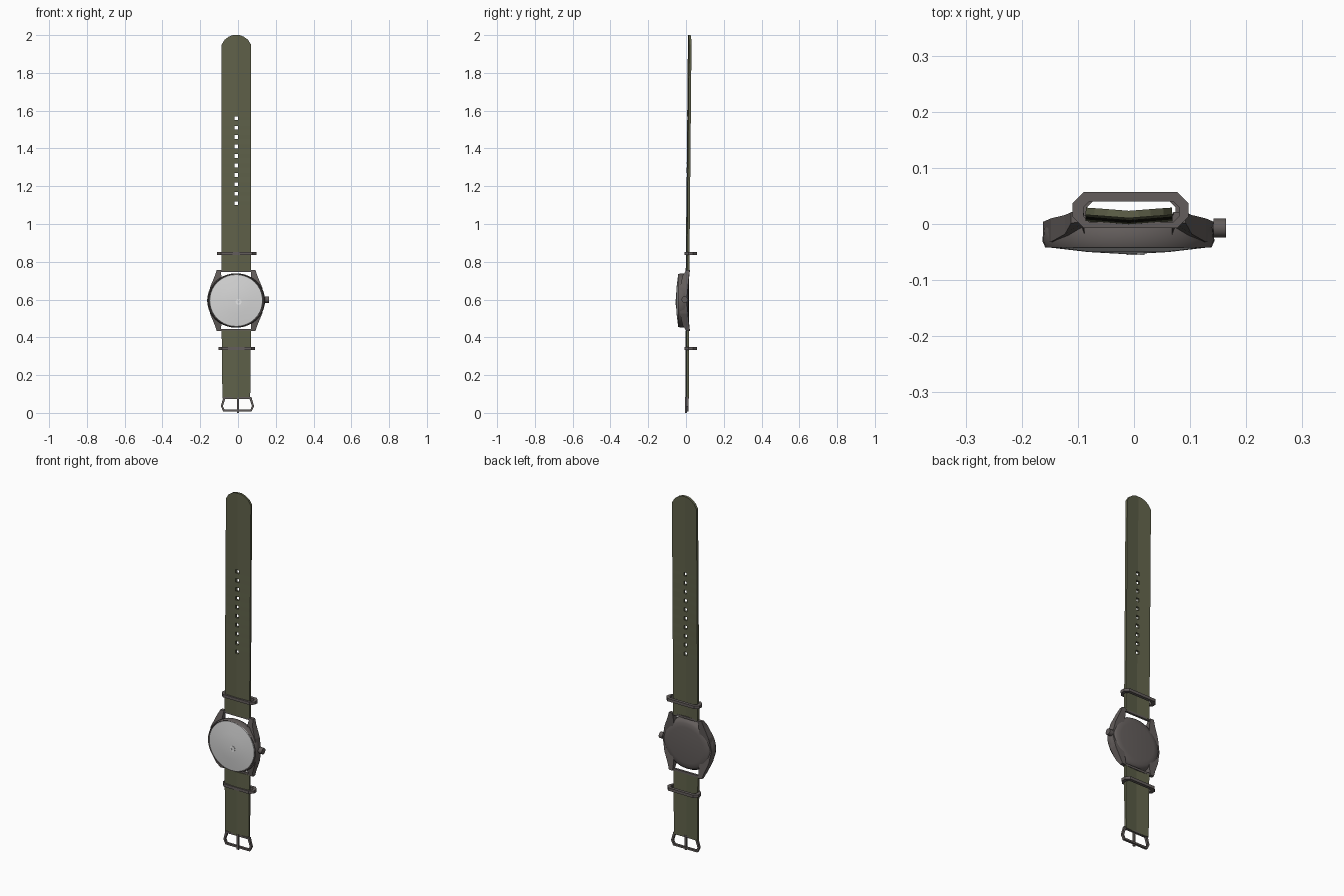
import bpy, bmesh, math
from mathutils import Vector

cube = bpy.data.objects.get("Cube")
if cube:
    bpy.data.objects.remove(cube, do_unlink=True)

CX, CZ = -0.01, 0.595      # centre of the watch head


def material(name, rgb):
    m = bpy.data.materials.new(name)
    m.use_nodes = True
    m.diffuse_color = (*rgb, 1)
    m.node_tree.nodes["Principled BSDF"].inputs["Base Color"].default_value = (*rgb, 1)
    return m


olive = material("olive strap", (0.115, 0.12, 0.068))
metal = material("dark warm metal", (0.125, 0.11, 0.106))
pale = material("pale dial", (0.68, 0.68, 0.68))
white = material("white hub", (0.85, 0.85, 0.85))


def finish(bm, name, mat, smooth=None):
    bmesh.ops.recalc_face_normals(bm, faces=bm.faces)
    mesh = bpy.data.meshes.new(name)
    bm.to_mesh(mesh)
    bm.free()
    obj = bpy.data.objects.new(name, mesh)
    bpy.context.collection.objects.link(obj)
    mesh.materials.append(mat)
    if smooth:
        bpy.ops.object.select_all(action='DESELECT')
        obj.select_set(True)
        bpy.context.view_layer.objects.active = obj
        bpy.ops.object.shade_smooth_by_angle(angle=math.radians(smooth))
    return obj


def lathe(name, profile, mat, sx=1.0, steps=40, smooth=None):
    """Spin (radius, y) points about the y axis through the head centre."""
    bm = bmesh.new()
    verts = [bm.verts.new((r, y, 0)) for r, y in profile]
    edges = [bm.edges.new(p) for p in zip(verts, verts[1:])]
    bmesh.ops.spin(bm, geom=verts + edges, cent=(0, 0, 0), axis=(0, 1, 0),
                   angle=math.tau, steps=steps)
    bmesh.ops.remove_doubles(bm, verts=bm.verts, dist=0.0001)
    for v in bm.verts:
        v.co = (CX + v.co.x * sx, v.co.y, CZ + v.co.z)
    return finish(bm, name, mat, smooth)


def frame(name, outer, inner, place, lo, hi, mat):
    """Closed frame between two outlines, extruded from lo to hi."""
    bm = bmesh.new()
    loops = [[bm.verts.new(place(a, b, d)) for a, b in pts]
             for pts, d in ((outer, lo), (outer, hi), (inner, hi), (inner, lo))]
    n = len(outer)
    for k in range(4):
        p, q = loops[k], loops[(k + 1) % 4]
        for i in range(n):
            j = (i + 1) % n
            bm.faces.new((p[i], p[j], q[j], q[i]))
    return finish(bm, name, mat)


def box(name, lo, hi, mat):
    bm = bmesh.new()
    bmesh.ops.create_cube(bm, size=1)
    lo, hi = Vector(lo), Vector(hi)
    for v in bm.verts:
        v.co = (lo + hi) / 2 + v.co * (hi - lo)
    return finish(bm, name, mat)


def chamfered(x0, x1, y0, y1, c):
    return [(x0 + c, y0), (x1 - c, y0), (x1, y0 + c), (x1, y1 - c),
            (x1 - c, y1), (x0 + c, y1), (x0, y1 - c), (x0, y0 + c)]


def strap(name, rows, hole_rows=()):
    """Rows are (z, half width, y); the cells starting at hole rows stay open."""
    bm = bmesh.new()
    grid = []
    for z, w, y in rows:
        cols = (-w, -0.0095, 0, 0.0095, w)
        grid.append([bm.verts.new((CX + 0.001 + x, y + 0.08 * abs(x), z)) for x in cols])
    for i, (a, b) in enumerate(zip(grid, grid[1:])):
        for k in range(4):
            if not (i in hole_rows and k in (1, 2)):
                bm.faces.new((a[k], a[k + 1], b[k + 1], b[k]))
    obj = finish(bm, name, olive)
    mod = obj.modifiers.new("thickness", 'SOLIDIFY')
    mod.thickness = 0.013
    mod.offset = 0


# Long strap with punched holes and a rounded tip
HALF = 0.077


def lean(z):
    return 0.005 + 0.012 * (z - 0.75) / 1.25


rows, holes = [(0.752, HALF, lean(0.752))], []
for i in range(10):
    z = 1.11 + 0.05 * i
    holes.append(len(rows))
    rows += [(z - 0.01, HALF, lean(z)), (z + 0.01, HALF, lean(z))]
for z, w in ((1.95, 1), (1.975, 0.8), (1.992, 0.5), (2.0, 0.22)):
    rows.append((z, HALF * w, lean(z)))
strap("long_strap", rows, holes)

# Short strap
strap("short_strap", [(0.075, 0.073, 0.004), (0.435, HALF, 0.004)])

# Keeper loops around the strap
for name, z, trim in (("upper_keeper", 0.845, 0), ("lower_keeper", 0.342, 0.006)):
    frame(name, chamfered(-0.11 + trim, 0.097 - trim, -0.007, 0.057, 0.02),
          chamfered(-0.09 + trim, 0.08 - trim, 0.004, 0.04, 0.01),
          lambda a, b, d: (a, b, d), z - 0.008, z + 0.008, metal)

# Buckle frame and tang
half = [(0.074, 0.084), (0.088, 0.035), (0.075, 0.008)]
half_in = [(0.064, 0.074), (0.077, 0.036), (0.069, 0.018)]
outer, inner = [[(x - 0.003, z) for x, z in h] + [(-x - 0.003, z) for x, z in reversed(h)]
                for h in (half, half_in)]
frame("buckle", outer, inner, lambda a, b, d: (a, d, b), -0.001, 0.012, metal)
box("buckle_tang", (-0.006, -0.004, 0), (0.006, 0.006, 0.085), metal)

# Watch case with rounded back
lathe("case", [(0.134, -0.036), (0.139, -0.042), (0.144, -0.03), (0.142, -0.008),
               (0.135, 0.005), (0.122, 0.012), (0.1, 0.015), (0, 0.016)],
      metal, sx=1.065, smooth=35)

# Domed face and its central hub
lathe("dial_glass", [(0.138, -0.038), (0.137, -0.042), (0.07, -0.05), (0, -0.054)],
      pale, sx=1.02, smooth=20)
ring = [[(0.003 + r * math.cos(math.tau * i / 12), 0.588 + r * math.sin(math.tau * i / 12))
         for i in range(12)] for r in (0.016, 0.007)]
frame("dial_hub", ring[0], ring[1], lambda a, b, d: (a, d, b), -0.055, -0.051, white)

# Four lugs: outline points with front and back depth
LUG = [(0.152, 0.0, -0.032, 0.004), (0.138, 0.07, -0.032, 0.01),
       (0.113, 0.13, -0.018, 0.016), (0.102, 0.162, 0.002, 0.021),
       (0.08, 0.162, 0.003, 0.021), (0.078, 0.12, -0.02, 0.014), (0.09, 0.0, -0.03, 0.004)]
for sx, side in ((1, "left"), (-1, "right")):
    for sz, level in ((1, "upper"), (-1, "lower")):
        bm = bmesh.new()
        front, back = [[bm.verts.new((CX + sx * p[0], p[k], CZ + sz * p[1])) for p in LUG]
                       for k in (2, 3)]
        bm.faces.new(front)
        bm.faces.new(back)
        for i in range(len(LUG)):
            j = (i + 1) % len(LUG)
            bm.faces.new((front[i], front[j], back[j], back[i]))
        finish(bm, f"{level}_{side}_lug", metal)

# Spring bars between the lugs
for name, sz in (("upper_spring_bar", 1), ("lower_spring_bar", -1)):
    z = CZ + sz * 0.156
    box(name, (CX - 0.085, 0.004, z - 0.006), (CX + 0.085, 0.016, z + 0.006), metal)

# Crown and stem on the model's left
for name, r, x0, x1 in (("crown_stem", 0.008, 0.12, 0.145), ("crown", 0.017, 0.142, 0.164)):
    bm = bmesh.new()
    bmesh.ops.create_cone(bm, cap_ends=True, segments=12, radius1=r, radius2=r, depth=x1 - x0)
    for v in bm.verts:
        v.co = ((x0 + x1) / 2 + v.co.z, -0.007 + v.co.x, 0.6 + v.co.y)
    finish(bm, name, metal, 35)
